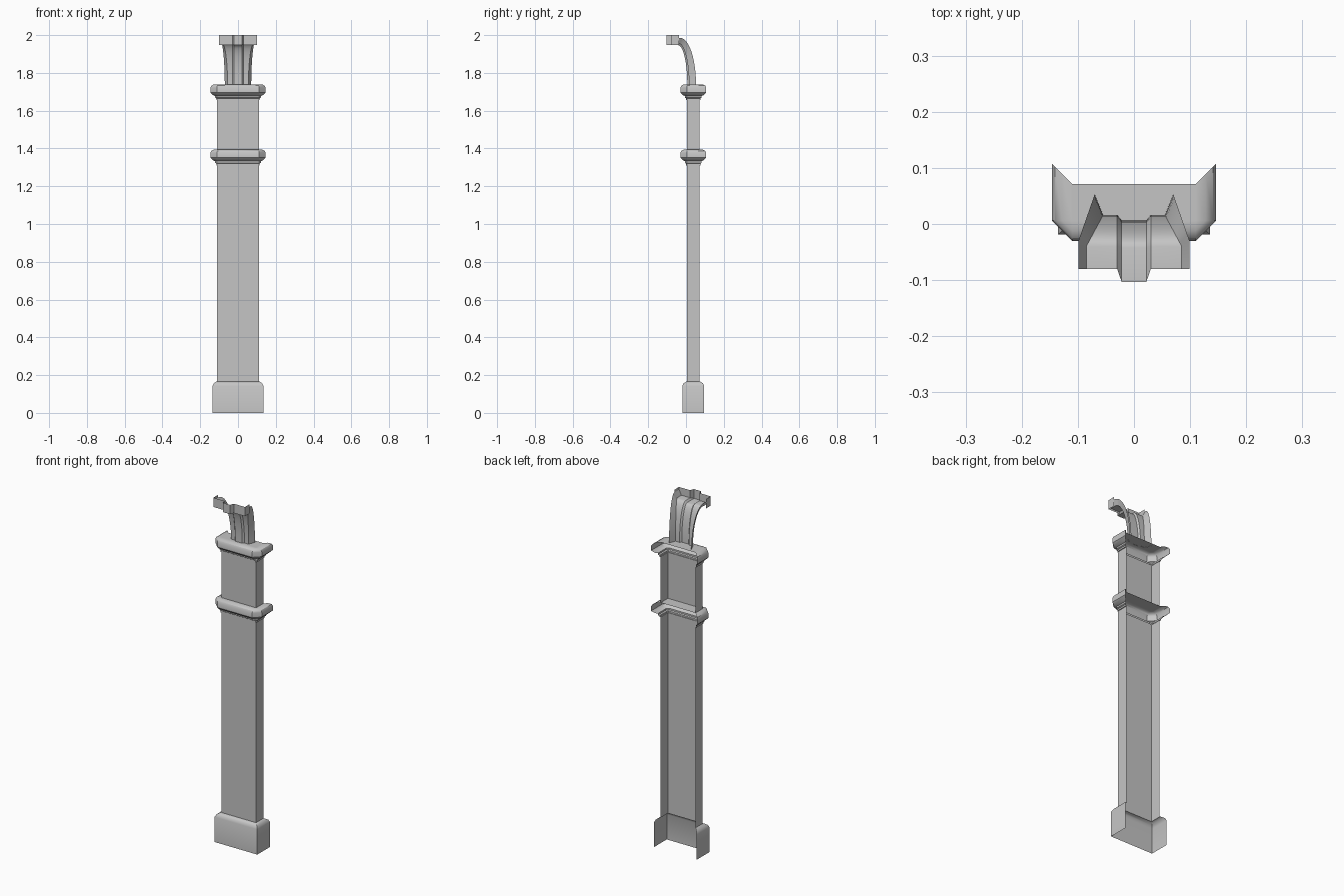
import bpy, bmesh, math

cube = bpy.data.objects.get("Cube")
if cube:
    bpy.data.objects.remove(cube, do_unlink=True)

stone = bpy.data.materials.new("grey_stone")
stone.use_nodes = True
COLOUR = (0.56, 0.56, 0.56, 1)
stone.diffuse_color = COLOUR
stone.node_tree.nodes["Principled BSDF"].inputs["Base Color"].default_value = COLOUR

HALF, FRONT, BACK = 0.11, 0.006, 0.071   # shaft half width and depth


def finish(name, bm, angle=35):
    bmesh.ops.remove_doubles(bm, verts=bm.verts, dist=0.0002)
    mesh = bpy.data.meshes.new(name)
    bm.to_mesh(mesh)
    bm.free()
    obj = bpy.data.objects.new(name, mesh)
    bpy.context.collection.objects.link(obj)
    mesh.materials.append(stone)
    bpy.ops.object.select_all(action="DESELECT")
    obj.select_set(True)
    bpy.context.view_layer.objects.active = obj
    bpy.ops.object.shade_smooth_by_angle(angle=math.radians(angle))
    return obj


def loft(bm, rows):
    """Skin a sheet through rows of points."""
    grid = [[bm.verts.new(p) for p in row] for row in rows]
    for a, b in zip(grid, grid[1:]):
        for i in range(len(a) - 1):
            bm.faces.new((a[i], a[i + 1], b[i + 1], b[i]))
    return grid


def mirrored(half):
    """Complete a half section given from the outer +x end to the middle."""
    return [(-x, y, z) for x, y, z in half] + [(x, y, z) for x, y, z in reversed(half)]


def ring(d, z, chamfered):
    """Open-backed outline of the shaft, grown outward by d."""
    x, y = HALF + d, FRONT - d
    corner = [(x, y + d, z), (HALF, y, z)] if chamfered else [(x, y, z)]
    return mirrored([(x, BACK + d, z)] + corner)


def shell(name, profile, chamfered=False, cap=False):
    bm = bmesh.new()
    grid = loft(bm, [ring(d, z, chamfered) for d, z in profile])
    if cap:
        top = grid[-1]
        bm.faces.new((top[0], top[1], top[-2], top[-1]))
    finish(name, bm)


# Plinth and the two shaft lengths
shell("base", [(0.025, 0), (0.025, 0.143), (0.018, 0.157), (0.004, 0.166), (0, 0.166)])
shell("lower_shaft", [(0, 0.166), (0, 1.312)])
shell("upper_shaft", [(0, 1.394), (0, 1.657)])

# Moulded bands, closed on top
BAND = [(0, 0), (0.005, 0), (0.005, 0.009), (0.011, 0.013), (0.011, 0.022),
        (0.022, 0.026), (0.036, 0.04), (0.036, 0.066), (0.031, 0.076), (0.018, 0.083), (0, 0.083)]
for name, z0 in (("middle_band", 1.311), ("top_band", 1.656)):
    shell(name, [(d, z0 + z) for d, z in BAND], chamfered=True, cap=True)

# Curved bracket: x bottom, x top, y bottom, y at bend, y at end, top height
SECTION = [(0.07, 0.099, 0.053, -0.03, -0.08, 1.985),
           (0.055, 0.085, 0.016, -0.04, -0.08, 1.957),
           (0.03, 0.03, 0.016, -0.04, -0.08, 1.957),
           (0.022, 0.022, 0.007, -0.042, -0.103, 1.947)]
FOOT = 1.738
STEPS = 12
rows = []
for i in range(STEPS + 1):
    t = math.pi / 2 * i / STEPS
    c, s = 1 - math.cos(t), math.sin(t)
    rows.append(mirrored([(x0 + (x1 - x0) * c, y0 + (y1 - y0) * c, FOOT + (z - FOOT) * s)
                          for x0, x1, y0, y1, y2, z in SECTION]))
rows.append(mirrored([(x1, y2, z) for x0, x1, y0, y1, y2, z in SECTION]))
bm = bmesh.new()
loft(bm, rows)
finish("bracket", bm)

# Upright lip around the bracket's outer end
PLAN = [(0.1, -0.037), (0.1, -0.08), (0.03, -0.08), (0.022, -0.103)]
bm = bmesh.new()
loft(bm, [mirrored([(x, y, z) for x, y in PLAN]) for z in (1.947, 2.0)])
finish("bracket_lip", bm, 20)
